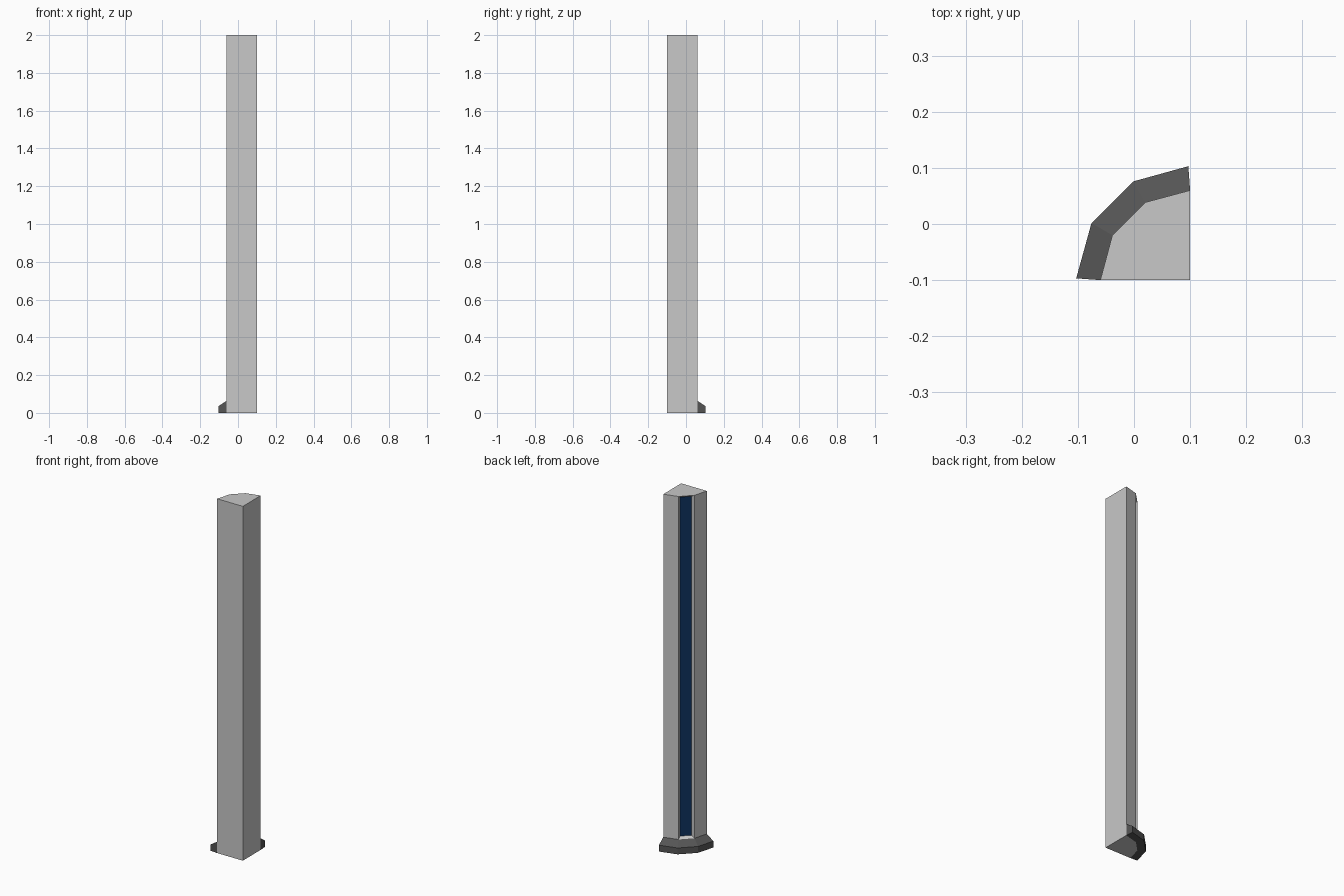
import bpy, bmesh
from math import cos, sin, radians

if "Cube" in bpy.data.objects:
    bpy.data.objects.remove(bpy.data.objects["Cube"], do_unlink=True)


def material(name, rgb):
    m = bpy.data.materials.new(name)
    m.use_nodes = True
    m.diffuse_color = (*rgb, 1)
    m.node_tree.nodes["Principled BSDF"].inputs["Base Color"].default_value = (*rgb, 1)
    return m


grey = material("light grey", (0.58, 0.58, 0.58))
dark = material("dark grey", (0.09, 0.09, 0.09))
navy = material("navy blue", (0.004, 0.03, 0.11))

CORNER = (0.1, -0.1)
HEIGHT, SKIRT_TOP, SKIRT_EDGE = 2.0, 0.064, 0.036
INNER, OUTER = 0.16, 0.203


def on_arc(radius, degrees, z):
    a = radians(degrees)
    return (CORNER[0] + radius * cos(a), CORNER[1] + radius * sin(a), z)


def finish(name, bm, mats):
    bmesh.ops.recalc_face_normals(bm, faces=bm.faces)
    mesh = bpy.data.meshes.new(name)
    bm.to_mesh(mesh)
    bm.free()
    for m in mats:
        mesh.materials.append(m)
    obj = bpy.data.objects.new(name, mesh)
    bpy.context.collection.objects.link(obj)
    return obj


# Quarter-round corner column, split at the skirting height
bm = bmesh.new()
rings = []
for z in (0, SKIRT_TOP, HEIGHT):
    ring = [bm.verts.new((*CORNER, z))]
    ring += [bm.verts.new(on_arc(INNER, a, z)) for a in (90, 120, 150, 180)]
    rings.append(ring)
for low, high in zip(rings, rings[1:]):
    for i in range(5):
        j = (i + 1) % 5
        bm.faces.new((low[i], low[j], high[j], high[i]))
bm.faces.new(rings[0])
bm.faces.new(rings[-1])
bmesh.ops.recalc_face_normals(bm, faces=bm.faces)

# Sunken coloured panel in the middle facet
panel = [f for f in bm.faces
         if f.normal.x < -0.6 and f.normal.y > 0.6 and f.calc_center_median().z > 0.5]
bmesh.ops.inset_individual(bm, faces=panel, thickness=0.016, depth=-0.015)
for f in panel:
    f.material_index = 1
finish("corner_column", bm, (grey, navy))

# Chamfered skirting swept around the foot
bm = bmesh.new()
sections = []
for inner_a, outer_a in ((90, 90.9), (120, 120), (150, 150), (180, 179.1)):
    points = (on_arc(INNER, inner_a, 0), on_arc(OUTER, outer_a, 0),
              on_arc(OUTER, outer_a, SKIRT_EDGE), on_arc(INNER, inner_a, SKIRT_TOP))
    sections.append([bm.verts.new(p) for p in points])
for a, b in zip(sections, sections[1:]):
    for i in range(4):
        j = (i + 1) % 4
        bm.faces.new((a[i], a[j], b[j], b[i]))
bm.faces.new(sections[0])
bm.faces.new(sections[-1])
finish("skirting", bm, (dark,))
